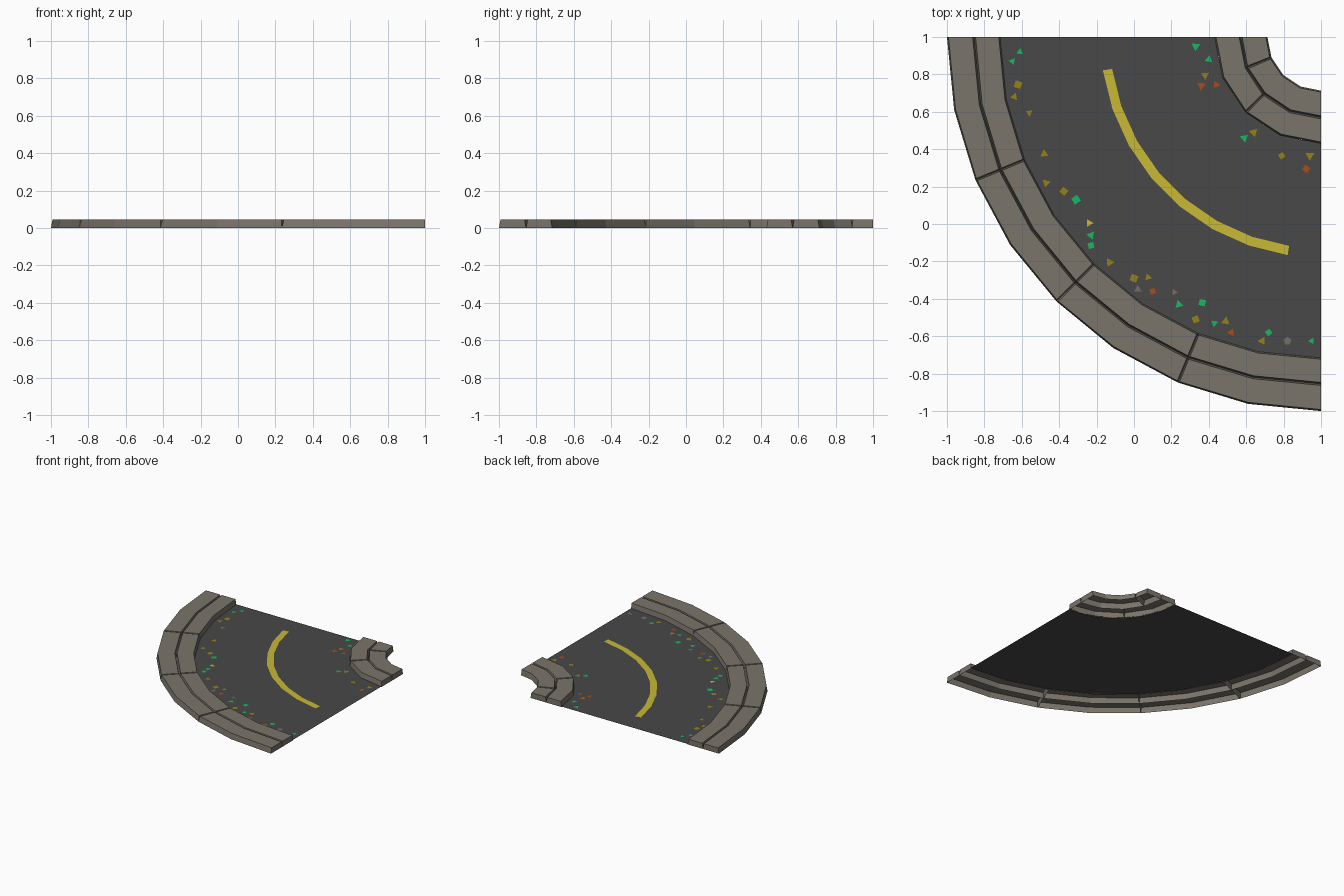
import bpy, math, random

if "Cube" in bpy.data.objects:
    bpy.data.objects.remove(bpy.data.objects["Cube"])

random.seed(4)
HEIGHT, TAPER = 0.045, 0.008


def material(name, rgb):
    m = bpy.data.materials.new(name)
    m.diffuse_color = (*rgb, 1)
    m.use_nodes = True
    m.node_tree.nodes["Principled BSDF"].inputs["Base Color"].default_value = m.diffuse_color
    return m


STONE = material("curb stone", (0.195, 0.178, 0.147))
ASPHALT = material("asphalt", (0.065, 0.065, 0.065))
YELLOW = material("lane yellow", (0.58, 0.48, 0.035))
GREEN = material("leaf green", (0.007, 0.485, 0.115))
OLIVE = material("leaf olive", (0.30, 0.22, 0.008))
RUST = material("leaf rust", (0.42, 0.07, 0.008))
GREY = material("pebble grey", (0.17, 0.155, 0.14))


def make(name, verts, faces, mat):
    me = bpy.data.meshes.new(name)
    me.from_pydata(verts, [], faces)
    me.materials.append(mat)
    ob = bpy.data.objects.new(name, me)
    bpy.context.collection.objects.link(ob)
    return ob


def polar(r, deg, z):
    """Point around the bend's centre at (1, 1); 0 deg is the left end, 90 the front end."""
    a = math.radians(deg)
    return (1 - r * math.cos(a), 1 - r * math.sin(a), z)


def flat_arc(name, r0, r1, a0, a1, n, z, mat):
    verts, faces = [], []
    for i in range(n + 1):
        a = a0 + (a1 - a0) * i / n
        verts += [polar(r0, a, z), polar(r1, a, z)]
    for i in range(n):
        k = 2 * i
        faces.append((k, k + 1, k + 3, k + 2))
    return make(name, verts, faces, mat)


def curb_block(name, r0, r1, a0, a1, n):
    """Tapered curved stone, hollow underneath; flush at the tile edges."""
    verts, faces = [], []
    shrink = math.degrees(TAPER * 0.8 / ((r0 + r1) / 2))
    for i in range(n + 1):
        a = a0 + (a1 - a0) * i / n
        top = a
        if i == 0 and a0 > 0:
            top += shrink
        if i == n and a1 < 90:
            top -= shrink
        verts += [polar(r0, a, 0), polar(r0 + TAPER, top, HEIGHT),
                  polar(r1 - TAPER, top, HEIGHT), polar(r1, a, 0)]
    for i in range(n):
        k = 4 * i
        for j in range(3):
            faces.append((k + j, k + j + 1, k + j + 5, k + j + 4))
    e = 4 * n
    faces += [(0, 3, 2, 1), (e, e + 1, e + 2, e + 3)]
    return make(name, verts, faces, STONE)


def curb_row(name, r0, r1, cuts, step):
    for i, (a0, a1) in enumerate(zip(cuts, cuts[1:])):
        curb_block(f"{name}_{i + 1}", r0, r1, a0, a1, round((a1 - a0) / step))


# Road surface and centre line
flat_arc("road", 0.56, 1.725, 0, 90, 8, 0.004, ASPHALT)
flat_arc("centre_line", 1.13, 1.18, 8.7, 81.3, 7, 0.006, YELLOW)

# Curbs: two rows on the outside and two on the inside of the bend
curb_row("outer_curb_outer_row", 1.855, 2.0, (0, 22.5, 45, 67.5, 90), 11.25)
curb_row("outer_curb_inner_row", 1.715, 1.855, (0, 22.5, 45, 67.5, 90), 11.25)
curb_row("inner_curb_outer_row", 0.43, 0.57, (0, 45, 90), 22.5)
curb_row("inner_curb_inner_row", 0.287, 0.43, (0, 22.5, 90), 22.5)


# Scattered flat leaves and pebbles along the gutters
def litter(name, mat, sides, spots):
    verts, faces = [], []
    for x, y in spots:
        turn, s, n = random.uniform(0, 6.28), random.uniform(0.02, 0.027), random.choice(sides)
        base = len(verts)
        for k in range(n):
            t = turn + 2 * math.pi * k / n
            verts.append((min(x + s * math.cos(t), 1), y + s * math.sin(t), 0.008))
        faces.append(tuple(range(base, base + n)))
    make(name, verts, faces, mat)


litter("green_leaves", GREEN, (3, 3, 4), [
    (-.61, .92), (-.65, .87), (.33, .95), (.40, .88), (.59, .46), (-.31, .13), (-.23, -.06),
    (-.23, -.115), (.24, -.43), (.365, -.42), (.43, -.53), (.72, -.58), (.95, -.625)])
litter("olive_leaves", OLIVE, (3, 3, 4), [
    (-.62, .745), (-.64, .68), (-.56, .595), (-.48, .375), (-.47, .22), (-.375, .175),
    (-.13, -.205), (0, -.29), (.075, -.285), (.33, -.51), (.49, -.52), (.685, -.625),
    (.38, .795), (.64, .49), (.79, .365), (.94, .365)])
litter("rust_leaves", RUST, (3, 3, 4), [
    (.36, .74), (.44, .745), (.92, .295), (.10, -.36), (.52, -.58)])
litter("grey_pebbles", GREY, (3, 5), [(.02, -.35), (.215, -.365), (.82, -.625)])
litter("yellow_leaf", YELLOW, (3,), [(-.24, .005)])
